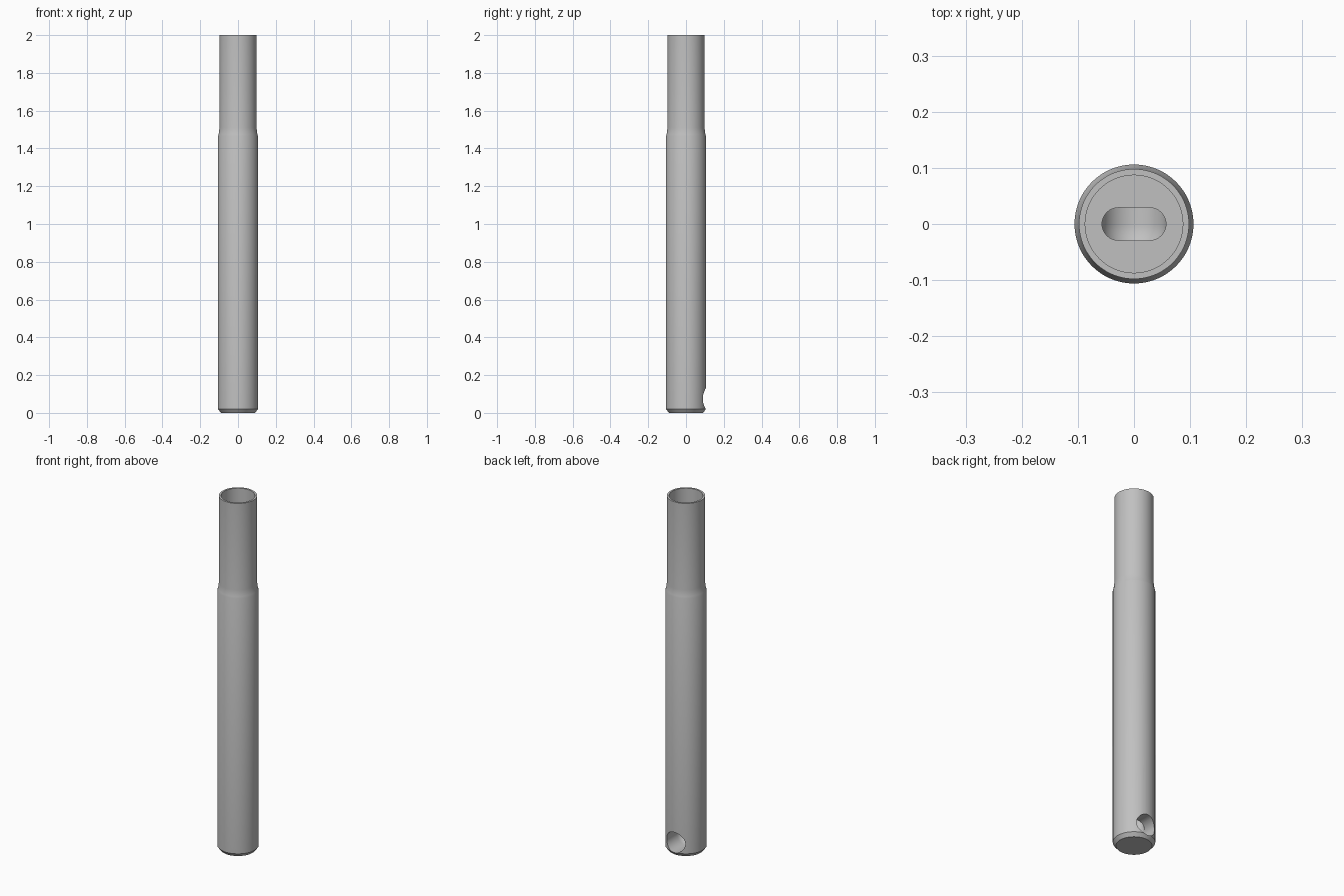
import bpy, bmesh
from math import pi, sin, cos, radians
from mathutils import Matrix

cube = bpy.data.objects.get("Cube")
if cube:
    bpy.data.objects.remove(cube, do_unlink=True)

metal = bpy.data.materials.new("grey metal")
metal.use_nodes = True
GREY = (0.53, 0.53, 0.53, 1)
metal.diffuse_color = GREY
metal.node_tree.nodes["Principled BSDF"].inputs["Base Color"].default_value = GREY


def finish(name, bm):
    bmesh.ops.recalc_face_normals(bm, faces=bm.faces)
    mesh = bpy.data.meshes.new(name)
    bm.to_mesh(mesh)
    bm.free()
    mesh.materials.append(metal)
    obj = bpy.data.objects.new(name, mesh)
    bpy.context.collection.objects.link(obj)
    return obj


def lathe(name, profile, steps=96):
    """Spin (radius, z) points, running from axis to axis, around z."""
    bm = bmesh.new()
    verts = [bm.verts.new((r, 0, z)) for r, z in profile]
    edges = [bm.edges.new(pair) for pair in zip(verts, verts[1:])]
    bmesh.ops.spin(bm, geom=verts + edges, cent=(0, 0, 0), axis=(0, 0, 1),
                   angle=2 * pi, steps=steps, use_duplicate=False)
    bmesh.ops.remove_doubles(bm, verts=bm.verts, dist=1e-5)
    return finish(name, bm)


def cut(target, cutter):
    cutter.hide_render = True
    mod = target.modifiers.new("cut", 'BOOLEAN')
    mod.operation = 'DIFFERENCE'
    mod.solver = 'EXACT'
    mod.object = cutter
    bpy.context.view_layer.objects.active = target
    bpy.ops.object.modifier_apply(modifier=mod.name)
    bpy.data.objects.remove(cutter, do_unlink=True)


# Stepped tube: chamfered foot, shoulder, thinner neck and open bore
FLOOR = 0.2
tube = lathe("stepped_tube", [
    (0, 0), (0.09, 0), (0.106, 0.02), (0.106, 1.465), (0.1025, 1.475),
    (0.098, 1.51), (0.098, 2), (0.087, 2), (0.087, FLOOR), (0, FLOOR)])

# Round-ended side hole opening at the back
R, HOLE_Z = 0.058, 0.075
dome = [(R * sin(a), -R * cos(a)) for a in (pi / 2 * i / 16 for i in range(17))]
dome[0] = (0, -R)
hole = lathe("side_hole_cutter", dome + [(R, 0.2), (0, 0.2)], 64)
hole.data.transform(Matrix.Translation((0, 0, HOLE_Z)) @ Matrix.Rotation(-pi / 2, 4, 'X'))
cut(tube, hole)

# Slot through the bore floor down into the side hole
END, HALF = 0.029, 0.028
bm = bmesh.new()
ring = []
for side in (1, -1):
    for i in range(17):
        a = -pi / 2 + pi * i / 16
        ring.append(bm.verts.new((side * (HALF + END * cos(a)), side * END * sin(a), HOLE_Z + 0.005)))
face = bm.faces.new(ring)
grown = bmesh.ops.extrude_face_region(bm, geom=[face])["geom"]
bmesh.ops.translate(bm, vec=(0, 0, FLOOR), verts=[v for v in grown if isinstance(v, bmesh.types.BMVert)])
cut(tube, finish("slot_cutter", bm))

# Smooth round walls with crisp edges
bpy.ops.object.select_all(action='DESELECT')
tube.select_set(True)
bpy.context.view_layer.objects.active = tube
bpy.ops.object.shade_smooth_by_angle(angle=radians(25))
